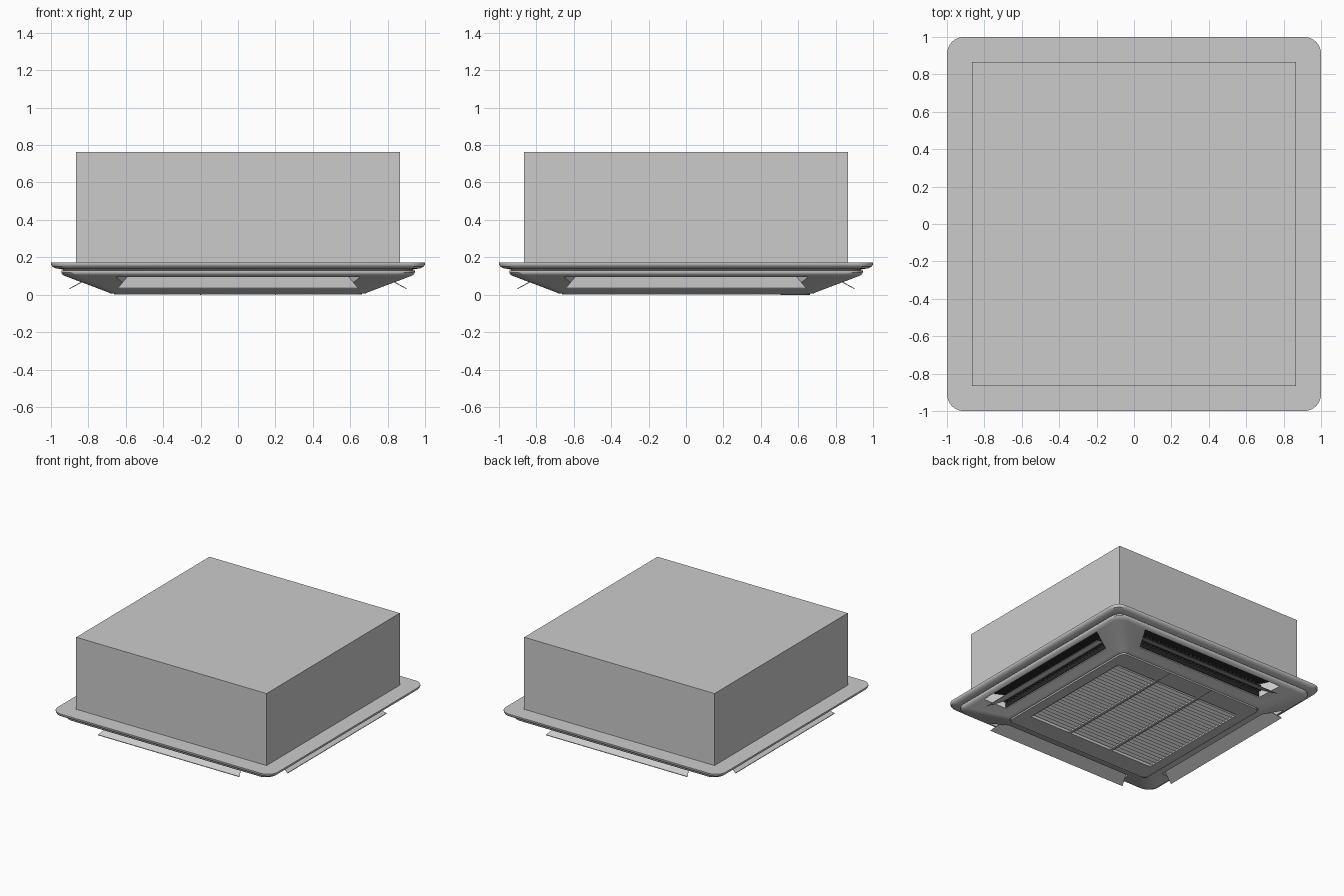
import bpy, bmesh, math
from mathutils import Matrix, Vector

old = bpy.data.objects.get("Cube")
if old:
    bpy.data.objects.remove(old, do_unlink=True)


def material(name, v):
    m = bpy.data.materials.new(name)
    m.use_nodes = True
    m.diffuse_color = (v, v, v, 1)
    m.node_tree.nodes["Principled BSDF"].inputs["Base Color"].default_value = (v, v, v, 1)
    return m


CASING = material("casing grey", 0.6)
DARK = material("duct black", 0.02)
VANE = material("vane charcoal", 0.05)


def finish(name, bm, mat, smooth=False):
    bmesh.ops.recalc_face_normals(bm, faces=bm.faces)
    me = bpy.data.meshes.new(name)
    bm.to_mesh(me)
    bm.free()
    me.materials.append(mat)
    ob = bpy.data.objects.new(name, me)
    bpy.context.collection.objects.link(ob)
    if smooth:
        shade(ob)
    return ob


def shade(ob):
    bpy.ops.object.select_all(action="DESELECT")
    ob.select_set(True)
    bpy.context.view_layer.objects.active = ob
    bpy.ops.object.shade_smooth_by_angle(angle=math.radians(35))


def add_box(bm, lo, hi, turn=Matrix()):
    lo, hi = Vector(lo), Vector(hi)
    size = Matrix.Diagonal((*(hi - lo), 1))
    bmesh.ops.create_cube(bm, size=1, matrix=turn @ Matrix.Translation((lo + hi) / 2) @ size)


def add_loft(bm, rings):
    """Closed skin through rings of equal point count."""
    loops = [[bm.verts.new(p) for p in ring] for ring in rings]
    n = len(loops[0])
    for a, b in zip(loops, loops[1:]):
        for i in range(n):
            j = (i + 1) % n
            bm.faces.new((a[i], a[j], b[j], b[i]))
    bm.faces.new(loops[0])
    bm.faces.new(loops[-1])


def rounded_square(half, r, z, steps=8):
    pts = []
    for q in range(4):
        c = math.radians(45 + 90 * q)
        cx, cy = (math.copysign(half - r, f(c)) for f in (math.cos, math.sin))
        for i in range(steps + 1):
            a = math.radians(90 * q + 90 * i / steps)
            pts.append((cx + r * math.cos(a), cy + r * math.sin(a), z))
    return pts


SIDES = [("front", 0), ("left", 1), ("back", 2), ("right", 3)]


def turn(k):
    return Matrix.Rotation(k * math.pi / 2, 4, "Z")


# Unit housing above the ceiling
bm = bmesh.new()
add_box(bm, (-0.865, -0.865, 0.165), (0.865, 0.865, 0.763))
finish("housing", bm, CASING)

# Fascia: flange, step, sloped skirt, groove and flat centre (half size, radius, z)
profile = [(1, 0.09, 0.171), (1, 0.09, 0.162), (0.993, 0.085, 0.15), (0.975, 0.08, 0.141),
           (0.95, 0.08, 0.137), (0.935, 0.08, 0.135), (0.935, 0.08, 0.131),
           (0.945, 0.085, 0.129), (0.945, 0.085, 0.118), (0.938, 0.085, 0.107),
           (0.92, 0.085, 0.098), (0.7, 0.07, 0.015), (0.685, 0.055, 0.008),
           (0.672, 0.045, 0.006), (0.672, 0.045, 0.013), (0.664, 0.04, 0.013),
           (0.664, 0.04, 0.0)]
bm = bmesh.new()
add_loft(bm, [rounded_square(*p) for p in profile])
fascia = finish("fascia", bm, CASING)

# Four tapered outlet slots and the grille recess
bm = bmesh.new()
slot = [(-0.655, -0.912), (0.655, -0.912), (0.58, -0.76), (-0.58, -0.76)]
for _, k in SIDES:
    add_loft(bm, [[turn(k) @ Vector((x, y, z)) for x, y in slot] for z in (-0.05, 0.155)])
add_box(bm, (-0.58, -0.505, -0.05), (0.58, 0.505, 0.036))
cutter = finish("slot_cutter", bm, CASING)
cutter.hide_render = True
mod = fascia.modifiers.new("slots", "BOOLEAN")
mod.operation = "DIFFERENCE"
mod.solver = "EXACT"
mod.object = cutter
deps = bpy.context.evaluated_depsgraph_get()
cut_mesh = bpy.data.meshes.new_from_object(fascia.evaluated_get(deps))
fascia.modifiers.clear()
fascia.data = cut_mesh
bpy.data.objects.remove(cutter, do_unlink=True)
cut_mesh.materials.clear()
cut_mesh.materials.append(CASING)
for p in cut_mesh.polygons:
    p.material_index = 0
shade(fascia)

# Outlets: dark liner, guide vanes and an open flap on each side
for side, k in SIDES:
    t = turn(k)
    bm = bmesh.new()
    add_box(bm, (-0.58, -0.764, 0.045), (0.58, -0.759, 0.154), t)
    add_loft(bm, [[t @ Vector((x * 0.995, y, z)) for x, y in slot] for z in (0.151, 0.154)])
    finish(side + "_outlet_liner", bm, DARK)

    bm = bmesh.new()
    for z in (0.085, 0.125):
        add_box(bm, (-0.58, -0.785, z), (0.58, -0.775, z + 0.006), t)
    for i in range(30):
        x = -0.56 + 1.12 * i / 29
        add_box(bm, (x - 0.002, -0.785, 0.075), (x + 0.002, -0.764, 0.15), t)
    finish(side + "_guide_vanes", bm, VANE)

    bm = bmesh.new()
    flap = [(-0.582, -0.768, 0.102), (0.582, -0.768, 0.102),
            (0.643, -0.9, 0.03), (-0.643, -0.9, 0.03)]
    add_loft(bm, [[t @ Vector((x, y, z + d)) for x, y, z in flap] for d in (0, 0.005)])
    finish(side + "_flap", bm, CASING)

# Intake grille: backing, tilted slats, two ribs
bm = bmesh.new()
add_box(bm, (-0.579, -0.49, 0.033), (0.579, 0.504, 0.0355))
finish("grille_backing", bm, VANE)

bm = bmesh.new()
tilt = Matrix.Rotation(math.radians(35), 4, "X")
for i in range(26):
    place = Matrix.Translation((0, -0.472 + 0.0383 * i, 0.016)) @ tilt
    add_box(bm, (-0.58, -0.015, -0.0025), (0.58, 0.015, 0.0025), place)
finish("grille_slats", bm, CASING)

bm = bmesh.new()
for x in (-0.2, 0.2):
    add_box(bm, (x - 0.01, -0.505, 0.001), (x + 0.01, 0.505, 0.034))
finish("grille_ribs", bm, CASING)

# Thin seams of the grille latches
bm = bmesh.new()
for x in (-0.2, 0.2):
    add_box(bm, (x - 0.002, 0.505, -0.0005), (x + 0.002, 0.663, 0.002))
finish("latch_seams", bm, VANE)
